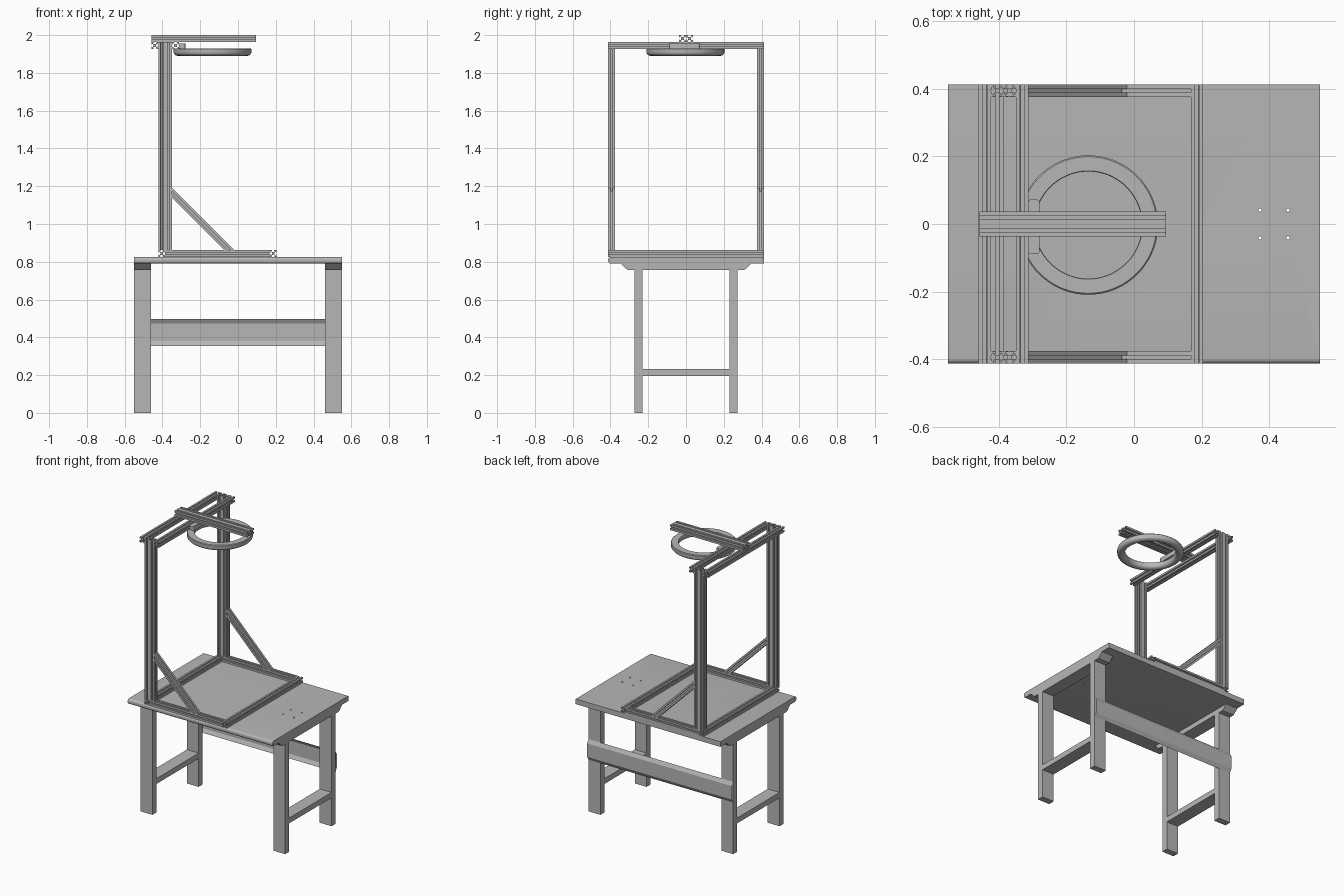
import bpy, bmesh, math
from mathutils import Vector

cube = bpy.data.objects.get("Cube")
if cube:
    bpy.data.objects.remove(cube, do_unlink=True)

grey = bpy.data.materials.new("plain grey")
grey.use_nodes = True
grey.diffuse_color = (0.47, 0.47, 0.47, 1)
grey.node_tree.nodes["Principled BSDF"].inputs["Base Color"].default_value = (0.47, 0.47, 0.47, 1)


def finish(name, bm, fix=True):
    if fix:
        bmesh.ops.recalc_face_normals(bm, faces=bm.faces)
    mesh = bpy.data.meshes.new(name)
    bm.to_mesh(mesh)
    bm.free()
    ob = bpy.data.objects.new(name, mesh)
    ob.data.materials.append(grey)
    bpy.context.collection.objects.link(ob)
    return ob


def box(name, x, y, z):
    bm = bmesh.new()
    bmesh.ops.create_cube(bm, size=1)
    for v in bm.verts:
        v.co = [lo + (hi - lo) * (c + 0.5) for (lo, hi), c in zip((x, y, z), v.co)]
    return finish(name, bm)


def sweep(bm, rings, closed=True, caps=True):
    """Join two matching outlines with side faces and optional end caps."""
    a, b = [[bm.verts.new(p) for p in ring] for ring in rings]
    n = len(a)
    for i in range(n if closed else n - 1):
        j = (i + 1) % n
        bm.faces.new((a[i], a[j], b[j], b[i]))
    if caps:
        bm.faces.new(a[::-1])
        bm.faces.new(b)


def prism_x(name, profile, x0, x1, **kw):
    bm = bmesh.new()
    sweep(bm, [[(x, y, z) for y, z in profile] for x in (x0, x1)], **kw)
    return finish(name, bm)


# Slotted bar section: one side, turned four times
W = 0.0366
H = W / 2
SIDE = [(-1, 1), (-.3, 1), (-.3, .82), (-.58, .82), (-.58, .7), (-.28, .4),
        (.28, .4), (.58, .7), (.58, .82), (.3, .82), (.3, 1)]
SECTION = []
for k in range(4):
    c, s = ((1, 0), (0, -1), (-1, 0), (0, 1))[k]
    SECTION += [(a * c - b * s, a * s + b * c) for a, b in SIDE]


def slotted_bar(name, start, end, double=None, cut_a=None, cut_b=None):
    """Bar between two points; double is the direction of a twin section."""
    start, end = Vector(start), Vector(end)
    d = (end - start).normalized()
    u = Vector((0, 1, 0)) if abs(d.y) < 0.9 else Vector((1, 0, 0))
    v = d.cross(u)
    shifts = [Vector(double) * H, Vector(double) * -H] if double else [Vector()]
    bm = bmesh.new()
    for shift in shifts:
        rings = []
        for p, n in ((start, cut_a), (end, cut_b)):
            n = Vector(n) if n else d
            ring = []
            for a, b in SECTION:
                q = p + shift + (u * a + v * b) * H
                ring.append(q - d * ((q - p).dot(n) / d.dot(n)))
            rings.append(ring)
        sweep(bm, rings)
    return finish(name, bm)


# Table top with softened front edge and four through holes
TOP = 0.825
EDGE = 0.412
r = 0.014
front = [(-EDGE + r - r * math.cos(math.radians(t)), TOP - r + r * math.sin(math.radians(t)))
         for t in range(0, 91, 15)]
under = [(y, 0.79 + TOP - z) for y, z in reversed(front)]
table = prism_x("table_top", under + front + [(EDGE, TOP), (EDGE, 0.79)], -0.55, 0.55)

bm = bmesh.new()
for x in (0.372, 0.455):
    for y in (-0.041, 0.041):
        ret = bmesh.ops.create_cone(bm, cap_ends=True, segments=16, radius1=0.005,
                                    radius2=0.005, depth=0.2)
        bmesh.ops.translate(bm, verts=ret["verts"], vec=(x, y, TOP))
cutter = finish("hole_cutter", bm)
cutter.hide_render = True
cutter.hide_viewport = True
holes = table.modifiers.new("holes", 'BOOLEAN')
holes.operation = 'DIFFERENCE'
holes.solver = 'EXACT'
holes.object = cutter

# Trestle end frames
for side, x in (("right", (-0.55, -0.46)), ("left", (0.46, 0.55))):
    box(side + "_front_leg", x, (-0.273, -0.23), (0, 0.757))
    box(side + "_back_leg", x, (0.23, 0.273), (0, 0.757))
    box(side + "_foot_rail", x, (-0.23, 0.23), (0.195, 0.232))
    prism_x(side + "_head_rail", [(-0.31, 0.757), (0.31, 0.757), (0.345, 0.79), (-0.345, 0.79)], *x)

# Back stretcher, a thin open channel
prism_x("back_stretcher", [(0.273, 0.355), (0.287, 0.38), (0.287, 0.472), (0.273, 0.497)],
        -0.55, 0.55, closed=False, caps=False)

# Base frame on the table
base_z = TOP + H
deck = TOP + W
bar_y = EDGE - H
post_x = -0.3855
back_x = post_x - H
front_x = 0.186
for name, x in (("base_cross_bar_right", back_x), ("base_cross_bar_left", front_x)):
    slotted_bar(name, (x, -EDGE, base_z), (x, EDGE, base_z))

# Side bars, twin posts and mitred braces, on both sides
rail_top = 2 - W
for side, y in (("front", -bar_y), ("back", bar_y)):
    slotted_bar(side + "_base_bar", (back_x + H, y, base_z), (front_x - H, y, base_z))
    slotted_bar(side + "_post", (post_x, y, deck), (post_x, y, rail_top), double=(1, 0, 0))
    face = post_x + W
    reach = 0.303
    slotted_bar(side + "_brace", (face, y, deck + reach), (face + reach, y, deck),
                cut_a=(1, 0, 0), cut_b=(0, 0, 1))

# Top rails either side of the posts, and the overhead arm
for name, x in (("top_rail_right", post_x - W - H), ("top_rail_left", post_x + W + H)):
    slotted_bar(name, (x, -EDGE, rail_top - H), (x, EDGE, rail_top - H))
slotted_bar("overhead_arm", (-0.457, 0, 2 - H), (0.095, 0, 2 - H), double=(0, 1, 0))

# Ring lamp, flat on top and rounded beneath
section = [(0.16, 1.93), (0.202, 1.93), (0.206, 1.926)]
for t in range(0, 181, 20):
    a = math.radians(t)
    section.append((0.182 + 0.024 * math.cos(a), 1.908 - 0.018 * math.sin(a)))
section.append((0.158, 1.927))
bm = bmesh.new()
STEPS = 72
rings = []
for i in range(STEPS):
    a = math.tau * i / STEPS
    rings.append([bm.verts.new((-0.135 + q * math.cos(a), -0.003 + q * math.sin(a), z))
                  for q, z in section])
for i in range(STEPS):
    a, b = rings[i], rings[(i + 1) % STEPS]
    for j in range(len(section)):
        k = (j + 1) % len(section)
        bm.faces.new((a[j], a[k], b[k], b[j]))
lamp = finish("ring_lamp", bm)

# Lamp bracket with rounded corners
bracket = box("lamp_bracket", (-0.313, -0.279), (-0.088, 0.072), (1.925, 1.956))
bevel = bmesh.new()
bevel.from_mesh(bracket.data)
upright = [e for e in bevel.edges if abs(e.verts[0].co.z - e.verts[1].co.z) > 0.01]
bmesh.ops.bevel(bevel, geom=upright, offset=0.008, segments=4, affect='EDGES', profile=0.5)
bevel.to_mesh(bracket.data)
bevel.free()

# Smooth the rounded parts, keeping sharp edges
bpy.ops.object.select_all(action='DESELECT')
for ob in (lamp, bracket, table):
    ob.select_set(True)
bpy.context.view_layer.objects.active = lamp
bpy.ops.object.shade_smooth_by_angle(angle=math.radians(30))
